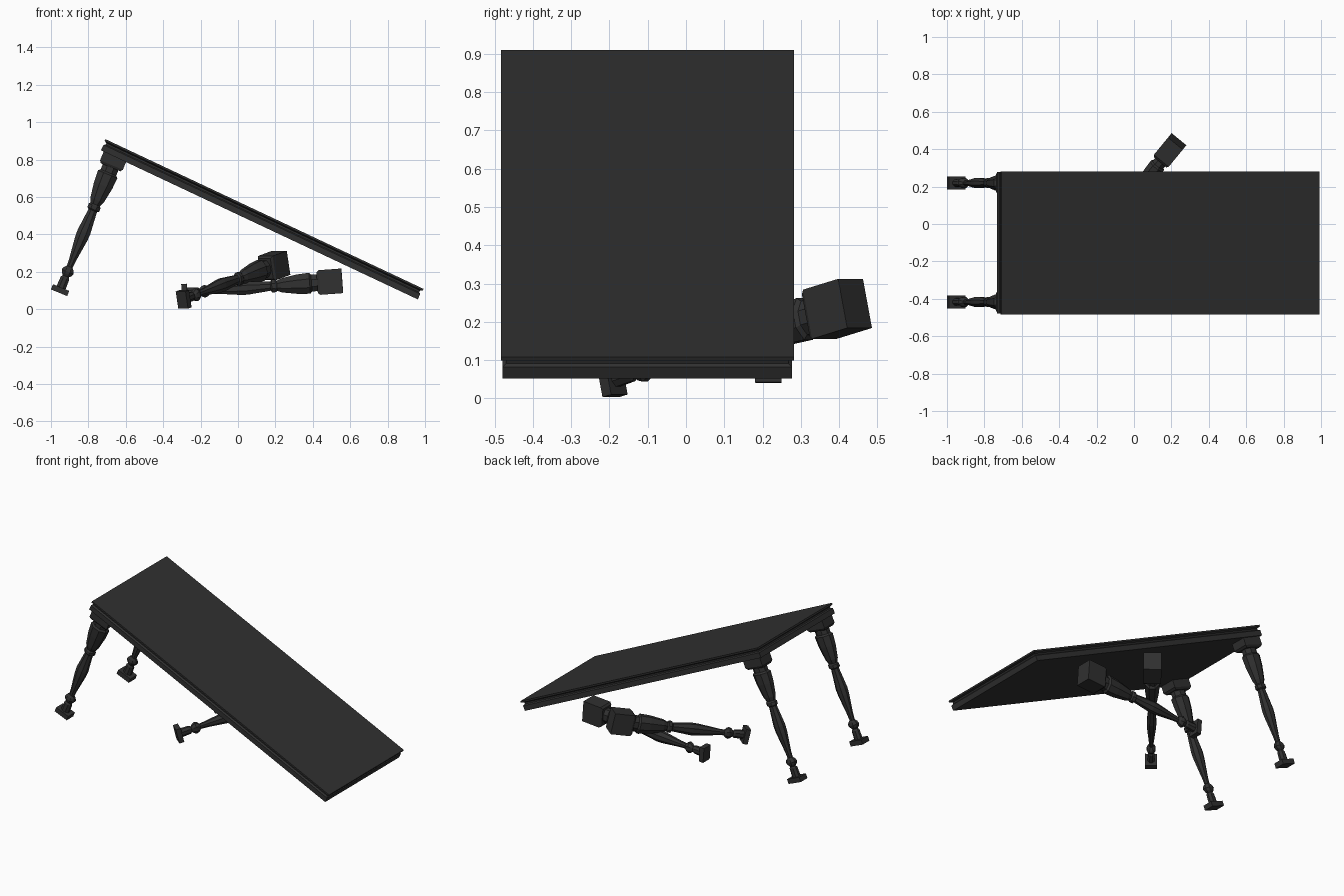
import bpy, bmesh, math
from mathutils import Vector, Matrix

if "Cube" in bpy.data.objects:
    bpy.data.objects.remove(bpy.data.objects["Cube"])

dark = bpy.data.materials.new("dark_wood")
dark.diffuse_color = (0.03, 0.03, 0.03, 1)
dark.use_nodes = True
dark.node_tree.nodes["Principled BSDF"].inputs["Base Color"].default_value = dark.diffuse_color


def loft(name, rings, matrix):
    """Skin a stack of closed rings (lists of Vectors) and cap both ends."""
    bm = bmesh.new()
    loops = [[bm.verts.new(p) for p in ring] for ring in rings]
    n = len(loops[0])
    for a, b in zip(loops, loops[1:]):
        for i in range(n):
            j = (i + 1) % n
            bm.faces.new((a[i], a[j], b[j], b[i]))
    bm.faces.new(loops[0][::-1])
    bm.faces.new(loops[-1])
    bmesh.ops.recalc_face_normals(bm, faces=bm.faces)
    mesh = bpy.data.meshes.new(name)
    bm.to_mesh(mesh)
    bm.free()
    mesh.materials.append(dark)
    obj = bpy.data.objects.new(name, mesh)
    bpy.context.collection.objects.link(obj)
    obj.matrix_world = matrix
    return obj


def rect(hx, hy, z):
    return [Vector((sx * hx, sy * hy, z)) for sx, sy in ((-1, -1), (1, -1), (1, 1), (-1, 1))]


def octagon(r, z):
    """Flat-sided octagon, half-width r, narrower in y like the square blocks."""
    k = r / math.cos(math.pi / 8)
    angles = [math.pi / 8 + i * math.pi / 4 for i in range(8)]
    return [Vector((k * math.cos(a), 0.77 * k * math.sin(a), z)) for a in angles]


def frame(origin, axis, wide):
    """Local z along axis, local x as near as possible to the wide direction."""
    z = Vector(axis).normalized()
    y = z.cross(Vector(wide)).normalized()
    x = y.cross(z)
    m = Matrix((x, y, z)).transposed().to_4x4()
    m.translation = Vector(origin)
    return m


# Turned leg profile: (half-width, distance from foot)
TURNED = [(0.026, 0.03), (0.024, 0.085), (0.017, 0.095), (0.028, 0.107), (0.034, 0.122),
          (0.028, 0.138), (0.016, 0.15), (0.019, 0.19), (0.034, 0.31), (0.036, 0.35),
          (0.024, 0.475), (0.034, 0.482), (0.034, 0.502), (0.027, 0.51), (0.038, 0.535),
          (0.052, 0.62), (0.056, 0.685), (0.045, 0.695), (0.045, 0.74)]


def leg(name, foot, axis, wide, length=0.86):
    m = frame(foot, axis, wide)
    loft(name + "_foot", [rect(0.047, 0.034, 0), rect(0.047, 0.034, 0.03)], m)
    loft(name + "_turned_shaft", [octagon(r, z) for r, z in TURNED], m)
    loft(name + "_top_block", [rect(0.056, 0.043, 0.725), rect(0.066, 0.051, 0.738),
                               rect(0.066, 0.051, length)], m)


# Tilted tabletop with a grooved edge: (inset, height below top surface)
EDGE = [(0.0, 0.0), (0.0, -0.010), (0.014, -0.017), (0.014, -0.026),
        (0.004, -0.032), (0.004, -0.064)]
HALF_L, HALF_W = 0.94, 0.3825
top_m = frame((0.1415, -0.101, 0.509), (0.426, 0, 0.905), (0.905, 0, -0.426))
loft("tabletop", [rect(HALF_L - i, HALF_W - i, z) for i, z in EDGE], top_m)

# Two legs still attached at the raised end
for side, y in (("front", -0.417), ("back", 0.219)):
    leg(side + "_standing_leg", (-0.957, y, 0.088), (0.38, 0, 0.925), (1, 0, 0), 0.80)

# Two broken-off legs lying beneath the top
for name, foot, top in (("loose_leg_lengthwise", (-0.30, 0.215, 0.087), (0.56, 0.21, 0.152)),
                        ("loose_leg_diagonal", (-0.30, -0.205, 0.049), (0.228, 0.438, 0.247))):
    leg(name, foot, Vector(top) - Vector(foot), (0, 0, 1))
